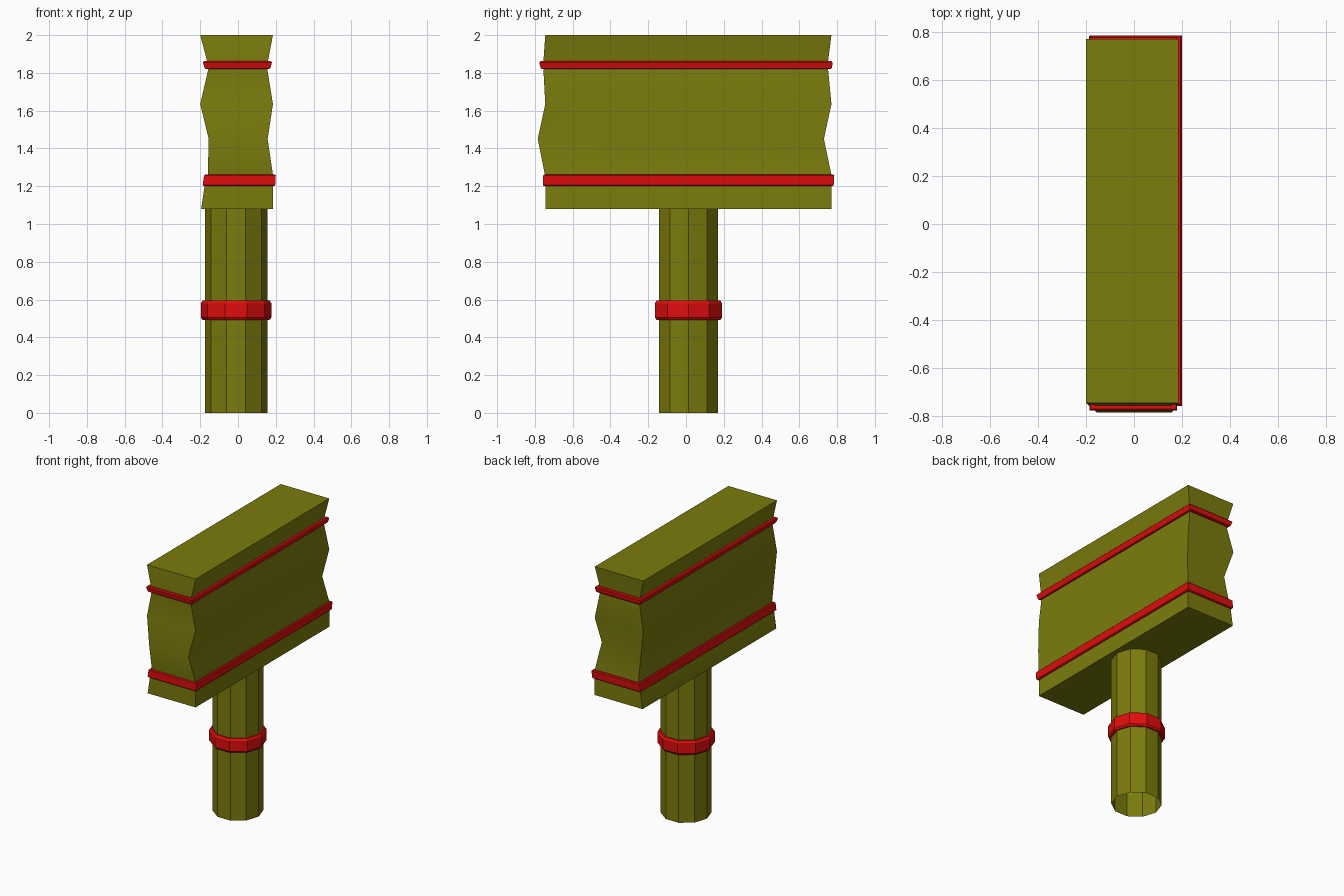
import bpy
import math

if "Cube" in bpy.data.objects:
    bpy.data.objects.remove(bpy.data.objects["Cube"])


def material(name, color):
    mat = bpy.data.materials.new(name)
    mat.diffuse_color = color
    mat.use_nodes = True
    mat.node_tree.nodes["Principled BSDF"].inputs["Base Color"].default_value = mat.diffuse_color
    return mat


olive = material("olive_paint", (0.2, 0.2, 0.004, 1))
red = material("red_paint", (0.75, 0.004, 0.004, 1))


def rect(z, x0, x1, y0, y1):
    return [(x0, y0, z), (x1, y0, z), (x1, y1, z), (x0, y1, z)]


def decagon(z, r):
    return [(-0.01 + r * math.cos(math.tau * i / 10),
             0.013 + r * math.sin(math.tau * i / 10), z) for i in range(10)]


def loft(name, loops, mat, caps=False, smooth=False):
    """Skin a stack of matching loops, listed from bottom to top."""
    n = len(loops[0])
    verts = [v for loop in loops for v in loop]
    faces = [(k * n + i, k * n + (i + 1) % n, (k + 1) * n + (i + 1) % n, (k + 1) * n + i)
             for k in range(len(loops) - 1) for i in range(n)]
    if caps:
        faces += [tuple(reversed(range(n))), tuple(range(len(verts) - n, len(verts)))]
    mesh = bpy.data.meshes.new(name)
    mesh.from_pydata(verts, [], faces)
    mesh.materials.append(mat)
    obj = bpy.data.objects.new(name, mesh)
    bpy.context.collection.objects.link(obj)
    if smooth:
        bpy.ops.object.select_all(action='DESELECT')
        obj.select_set(True)
        bpy.context.view_layer.objects.active = obj
        bpy.ops.object.shade_smooth_by_angle(angle=math.radians(30))
    return obj


def band(name, z0, z1, inner, bottom, top):
    """Trim strip around the block with small chamfers."""
    c = 0.006

    def inset(b):
        return b[0] + c, b[1] - c, b[2] + c, b[3] - c
    loft(name, [rect(z0, *inner), rect(z0, *inset(bottom)), rect(z0 + c, *bottom),
                rect(z1 - c, *top), rect(z1, *inset(top)), rect(z1, *inner)], red)


# Wavy block on top: z, x range, y range
head_levels = [
    (1.08, -0.195, 0.185, -0.745, 0.77),
    (1.20, -0.177, 0.185, -0.745, 0.77),
    (1.26, -0.160, 0.185, -0.747, 0.77),
    (1.45, -0.155, 0.157, -0.785, 0.73),
    (1.635, -0.20, 0.185, -0.745, 0.77),
    (1.82, -0.157, 0.155, -0.755, 0.752),
    (1.86, -0.163, 0.158, -0.755, 0.752),
    (2.00, -0.20, 0.185, -0.745, 0.77),
]
loft("head_block", [rect(*l) for l in head_levels], olive, caps=True, smooth=True)

# Red strips around the block
band("lower_band", 1.20, 1.262, (-0.165, 0.18, -0.74, 0.765),
     (-0.187, 0.197, -0.757, 0.782), (-0.18, 0.2, -0.757, 0.785))
band("upper_band", 1.82, 1.862, (-0.157, 0.153, -0.75, 0.75),
     (-0.176, 0.172, -0.77, 0.772), (-0.186, 0.18, -0.777, 0.777))

# Ten-sided hollow post with open bottom
loft("post", [decagon(0, 0.165), decagon(1.08, 0.165)], olive)

# Raised collar on the post
collar = [(0.495, 0.165), (0.493, 0.178), (0.505, 0.187),
          (0.580, 0.187), (0.594, 0.178), (0.592, 0.165)]
loft("post_collar", [decagon(z, r) for z, r in collar], red)
